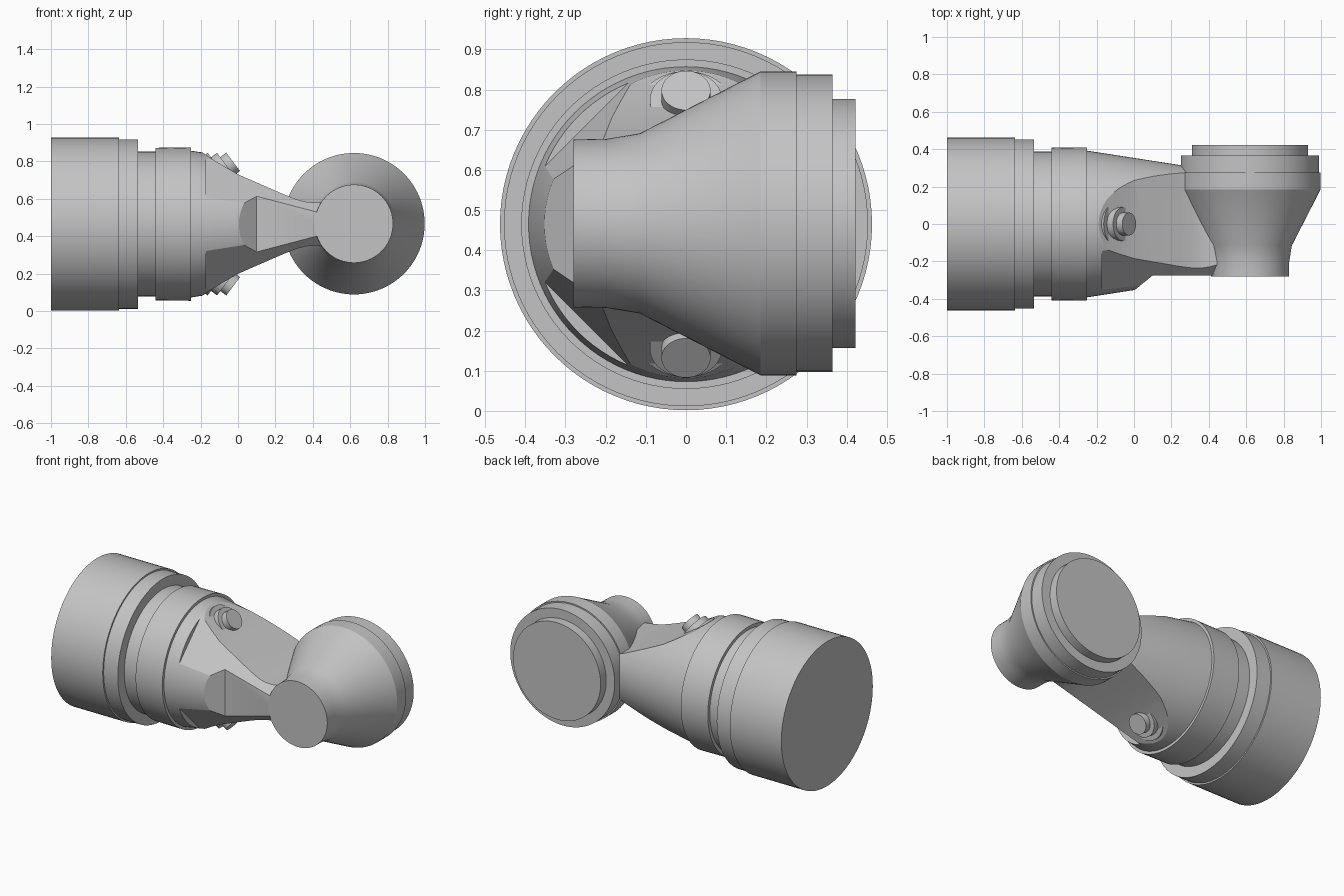
import bpy, bmesh, math
from mathutils import Vector

cube = bpy.data.objects.get("Cube")
if cube:
    bpy.data.objects.remove(cube, do_unlink=True)

ZC = 0.465   # height of both joint axes
SEG = 96

grey = bpy.data.materials.new("light_grey")
grey.use_nodes = True
grey.diffuse_color = (0.55, 0.55, 0.55, 1)
grey.node_tree.nodes["Principled BSDF"].inputs["Base Color"].default_value = (0.55, 0.55, 0.55, 1)


def finish(name, bm):
    bmesh.ops.recalc_face_normals(bm, faces=bm.faces)
    mesh = bpy.data.meshes.new(name)
    bm.to_mesh(mesh)
    bm.free()
    mesh.materials.append(grey)
    ob = bpy.data.objects.new(name, mesh)
    bpy.context.collection.objects.link(ob)
    return ob


def activate(ob):
    bpy.ops.object.select_all(action='DESELECT')
    ob.select_set(True)
    bpy.context.view_layer.objects.active = ob


def smooth(ob, angle=20):
    activate(ob)
    bpy.ops.object.shade_smooth_by_angle(angle=math.radians(angle))


def loft(name, rings):
    """Skin closed rings of points and cap both ends."""
    bm = bmesh.new()
    loops = [[bm.verts.new(p) for p in ring] for ring in rings]
    n = len(loops[0])
    for a, b in zip(loops, loops[1:]):
        for i in range(n):
            j = (i + 1) % n
            bm.faces.new((a[i], a[j], b[j], b[i]))
    bm.faces.new(loops[0])
    bm.faces.new(loops[-1])
    return finish(name, bm)


def turned(name, profile, origin, axis, seg=SEG):
    """Turn (distance, radius) pairs around an axis."""
    axis = Vector(axis).normalized()
    u = Vector((0, 1, 0)) if abs(axis.y) < 0.5 else Vector((0, 0, 1))
    v = axis.cross(u)
    angles = [2 * math.pi * i / seg for i in range(seg)]
    return loft(name, [[Vector(origin) + axis * d + r * (u * math.cos(a) + v * math.sin(a))
                        for a in angles] for d, r in profile])


def boolean(ob, cutter, operation):
    mod = ob.modifiers.new("cut", 'BOOLEAN')
    mod.operation, mod.solver, mod.object = operation, 'EXACT', cutter
    activate(ob)
    bpy.ops.object.modifier_apply(modifier=mod.name)
    bpy.data.objects.remove(cutter, do_unlink=True)


# Round base barrel with groove and collar
barrel = turned("base_barrel", [(-1, 0.463), (-0.635, 0.463), (-0.635, 0.453), (-0.535, 0.453),
                                (-0.535, 0.387), (-0.44, 0.387), (-0.44, 0.408),
                                (-0.25, 0.41), (-0.25, 0.38)], (0, 0, ZC), (1, 0, 0))
smooth(barrel)

# Tapered forearm, trimmed to its side and plan outlines
arm = turned("forearm", [(-0.4, 0.395), (-0.25, 0.392), (0.55, 0.268)], (0, 0, ZC), (1, 0, 0))

half_heights = [(-0.45, 0.55), (-0.2, 0.39), (-0.14, 0.349), (-0.08, 0.312), (0, 0.266),
                (0.1, 0.222), (0.25, 0.157), (0.32, 0.13), (0.36, 0.12), (0.4, 0.115), (0.6, 0.115)]
outline = half_heights + [(x, -h) for x, h in reversed(half_heights)]
side = loft("side_trim", [[(x, y, ZC + h) for x, h in outline] for y in (-0.7, 0.7)])
boolean(arm, side, 'INTERSECT')

plan = [(-0.45, -0.6), (-0.3, -0.6), (0.1, -0.275), (0.58, -0.275), (0.58, 0.6), (-0.45, 0.6)]
boolean(arm, loft("plan_trim", [[(x, y, z) for x, y in plan] for z in (-0.3, 1.3)]), 'INTERSECT')

# Chamfered pockets on the front corners, above and below
for s in (1, -1):
    rings = [[(x, -r, ZC), (x, 0, ZC + s * r), (x, -0.7, ZC + s * 0.7)]
             for x, r in ((-0.17, 0.495), (0.62, 0.287))]
    boolean(arm, loft("pocket_cutter", rings), 'DIFFERENCE')
smooth(arm, 17)

# Wrist housing lying across the end of the forearm
wrist = turned("wrist_housing", [(-0.28, 0.209), (-0.2, 0.21), (-0.115, 0.224), (0.185, 0.378),
                                 (0.275, 0.378), (0.275, 0.37), (0.365, 0.37),
                                 (0.365, 0.31), (0.422, 0.31)], (0.62, 0, ZC + 0.002), (0, 1, 0))
smooth(wrist)

# Stepped pivot caps above and below
for s, side_name in ((1, "upper"), (-1, "lower")):
    cap = turned(side_name + "_pivot_cap", [(-0.1, 0.12), (0, 0.12), (0, 0.09), (0.04, 0.09),
                                            (0.04, 0.061), (0.08, 0.061)],
                 (-0.09, 0, ZC + s * 0.285), (0.8, 0, s * 0.6), 48)
    smooth(cap)
